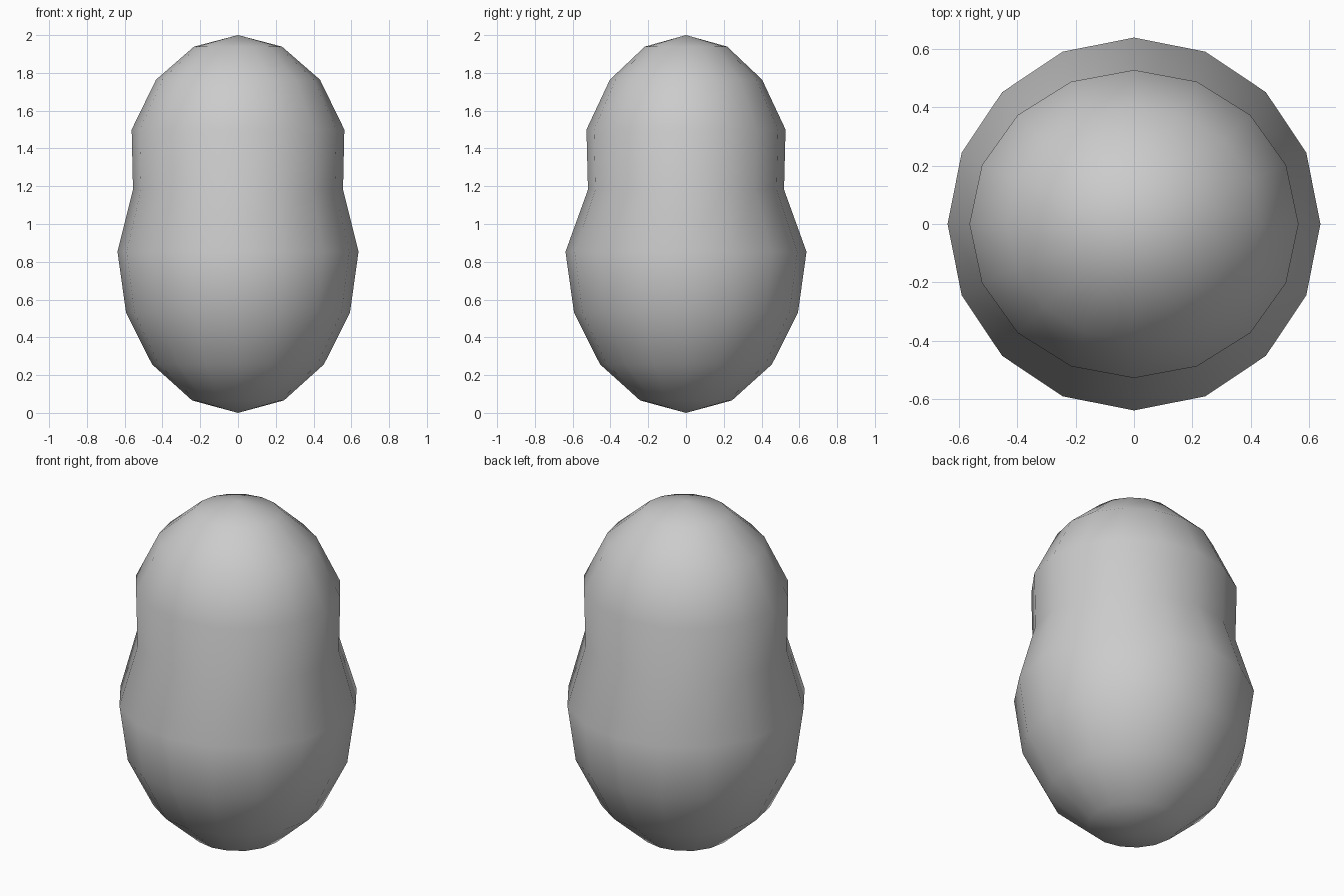
import bpy, bmesh
from math import cos, sin, tau

if "Cube" in bpy.data.objects:
    bpy.data.objects.remove(bpy.data.objects["Cube"])

SIDES = 16
# ring profile, bottom to top: z, half width (x), half depth (y)
RINGS = [
    (0.066, 0.243, 0.243), (0.257, 0.455, 0.455), (0.532, 0.593, 0.593),
    (0.853, 0.638, 0.638), (1.182, 0.556, 0.519), (1.500, 0.563, 0.527),
    (1.764, 0.434, 0.403), (1.939, 0.233, 0.218),
]

# rounded body with a narrow waist and a slightly flattened upper half
bm = bmesh.new()
loops = [[bm.verts.new((rx * cos(tau * i / SIDES), ry * sin(tau * i / SIDES), z))
          for i in range(SIDES)] for z, rx, ry in RINGS]
bottom = bm.verts.new((0, 0, 0))
top = bm.verts.new((0, 0, 2))
for i in range(SIDES):
    j = (i + 1) % SIDES
    bm.faces.new((bottom, loops[0][j], loops[0][i]))
    for lower, upper in zip(loops, loops[1:]):
        bm.faces.new((lower[i], lower[j], upper[j], upper[i]))
    bm.faces.new((loops[-1][i], loops[-1][j], top))
for face in bm.faces:
    face.smooth = True

mesh = bpy.data.meshes.new("body")
bm.to_mesh(mesh)
bm.free()
body = bpy.data.objects.new("body", mesh)
bpy.context.collection.objects.link(body)
